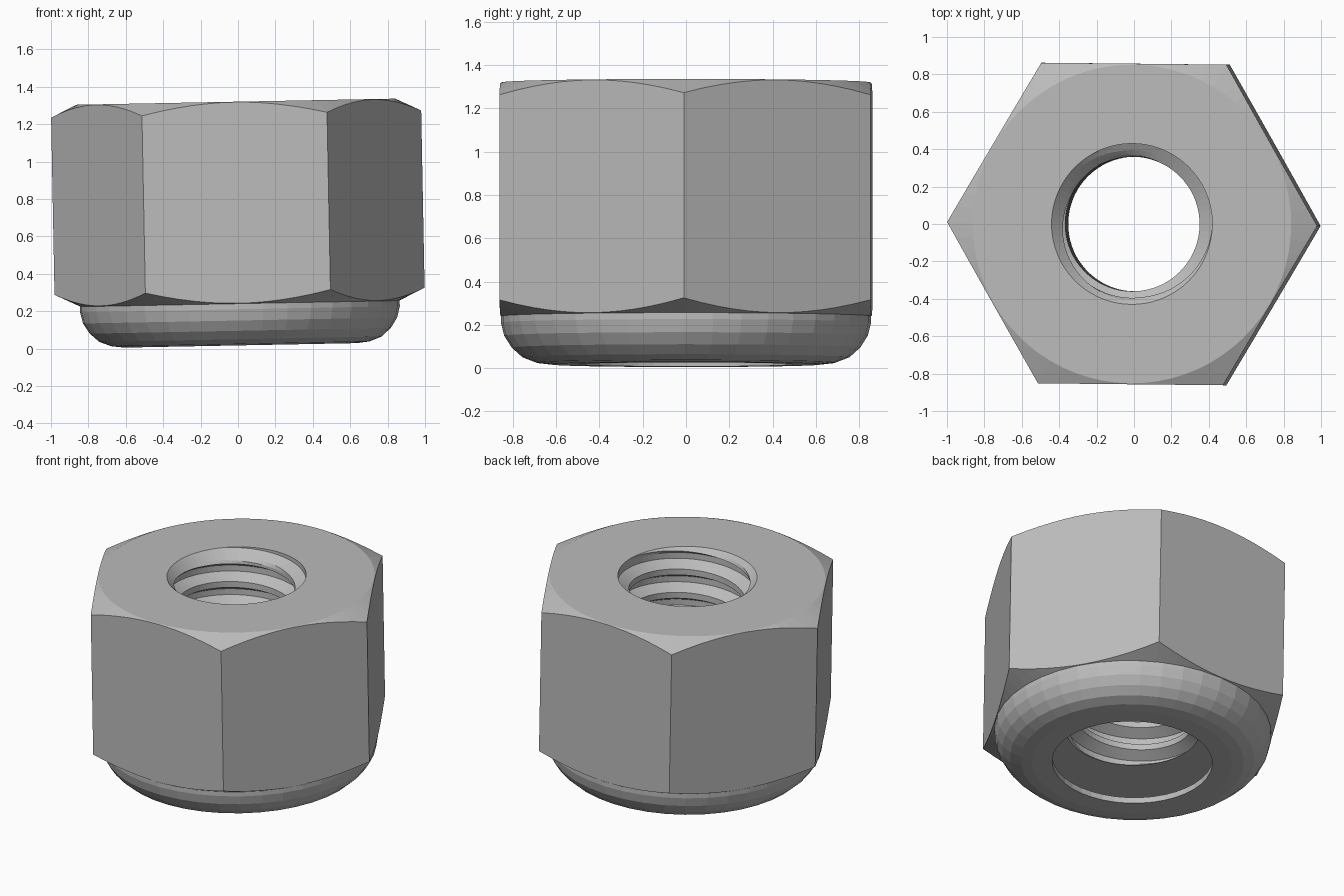
import bpy, bmesh
from math import sin, cos, pi, radians
from mathutils import Matrix, Vector

if "Cube" in bpy.data.objects:
    bpy.data.objects.remove(bpy.data.objects["Cube"], do_unlink=True)

STEEL = (0.5, 0.5, 0.5, 1)
steel = bpy.data.materials.new("grey steel")
steel.use_nodes = True
steel.diffuse_color = STEEL
steel.node_tree.nodes["Principled BSDF"].inputs["Base Color"].default_value = STEEL

APOTHEM, BASE, TOP = 0.857, 0.24, 1.32
RIM, SLOPE = 0.852, 0.48          # chamfer circle and steepness
ROOT, CREST, PITCH = 0.43, 0.36, 0.16
SEGMENTS = 72

# The whole nut leans slightly about its middle
PIVOT = Vector((0, 0, 0.74))
LEAN = (Matrix.Translation(PIVOT) @ Matrix.Rotation(radians(-1.1), 4, "Y")
        @ Matrix.Rotation(radians(-0.6), 4, "Z") @ Matrix.Translation(-PIVOT))


def finish(name, bm):
    mesh = bpy.data.meshes.new(name)
    bm.to_mesh(mesh)
    bm.free()
    mesh.materials.append(steel)
    obj = bpy.data.objects.new(name, mesh)
    obj.matrix_world = LEAN
    bpy.context.collection.objects.link(obj)
    return obj


def skin(bm, rings, closed=False):
    """Join equal rings of (radius, angle, z) points with quads."""
    rows = [[bm.verts.new((r * cos(a), r * sin(a), z)) for r, a, z in ring]
            for ring in rings]
    pairs = list(zip(rows, rows[1:]))
    if closed:
        pairs.append((rows[-1], rows[0]))
    for low, high in pairs:
        n = len(low)
        for i in range(n):
            j = (i + 1) % n
            bm.faces.new((low[i], low[j], high[j], high[i]))


def angles(n):
    return [2 * pi * i / n for i in range(n)]


def hex_radius(a):
    return APOTHEM / cos((a % (pi / 3)) - pi / 6)


def circle(r, z):
    return [(r, a, z) for a in angles(SEGMENTS)]


def hex_edge(z, sign):
    return [(hex_radius(a), a, z + sign * SLOPE * (hex_radius(a) - RIM))
            for a in angles(SEGMENTS)]


# Hexagonal body with conical chamfers at both ends
bm = bmesh.new()
skin(bm, [circle(ROOT - 0.02, BASE), circle(RIM, BASE), hex_edge(BASE, 1),
          hex_edge(TOP, -1), circle(RIM, TOP), circle(ROOT, TOP)])
finish("hex_body", bm)

# Hollow rounded collar underneath, with a thin turned-in lip
profile = [(0.855, BASE), (0.855, 0.21), (0.84, 0.15), (0.805, 0.095),
           (0.755, 0.05), (0.69, 0.025), (0.62, 0.017), (0.495, 0.017),
           (0.495, 0.057), (0.65, 0.057), (0.74, 0.085), (0.79, 0.14),
           (0.81, BASE)]
bm = bmesh.new()
skin(bm, [[(r, a, z) for a in angles(40)] for r, z in reversed(profile)], closed=True)
finish("collar", bm)

# Threaded bore: a helical strip trimmed to the body and flared at its mouths
thread = [(0, CREST), (0.125, CREST), (0.25, (CREST + ROOT) / 2), (0.375, ROOT),
          (0.5, ROOT), (0.625, ROOT), (0.75, (CREST + ROOT) / 2), (0.875, CREST)]
turns = int((TOP - BASE) / PITCH) + 4
bm = bmesh.new()
grid = []
for a in angles(SEGMENTS):
    lift = BASE - 2 * PITCH + PITCH * a / (2 * pi)
    grid.append([bm.verts.new((r * cos(a), r * sin(a), lift + PITCH * (t + f)))
                 for t in range(turns) for f, r in thread])
for i, column in enumerate(grid):
    last = i == SEGMENTS - 1
    # One turn later the strip meets the next coil
    following = grid[0][len(thread):] if last else grid[i + 1]
    for k in range(len(following) - 1):
        bm.faces.new((column[k + 1], following[k + 1], following[k], column[k]))
for z, normal in ((BASE, -1), (TOP, 1)):
    bmesh.ops.bisect_plane(bm, geom=bm.verts[:] + bm.edges[:] + bm.faces[:],
                           plane_co=(0, 0, z), plane_no=(0, 0, normal),
                           clear_outer=True)
for v in bm.verts:
    r = v.co.xy.length
    flare = max(ROOT - (TOP - v.co.z), ROOT - 0.02 - (v.co.z - BASE))
    if v.co.z < BASE + 0.001:
        wanted = ROOT - 0.02
    else:
        wanted = max(r, flare)
    v.co.x *= wanted / r
    v.co.y *= wanted / r
finish("threaded_bore", bm)
